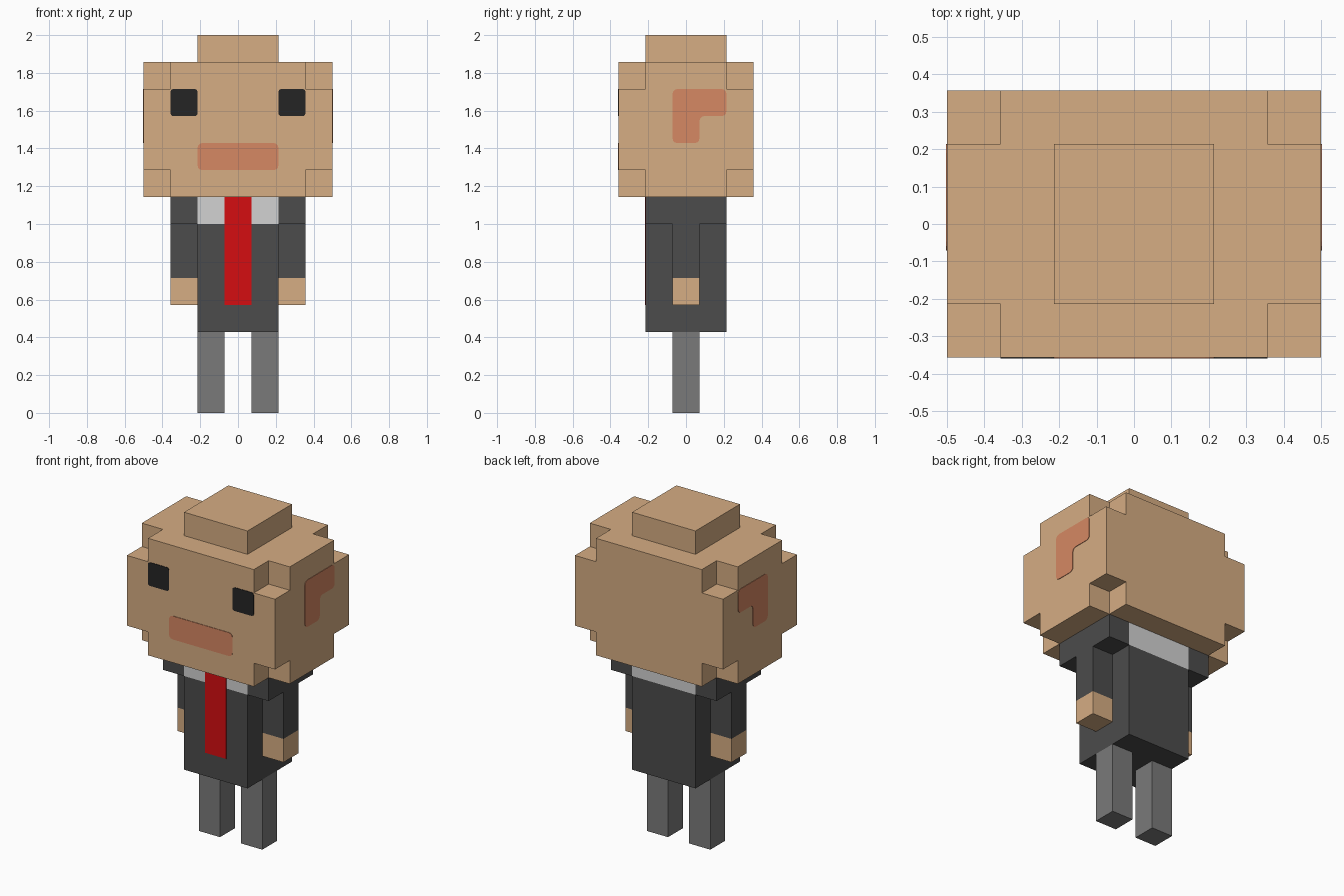
import bpy, bmesh
from mathutils import Vector, Matrix

U = 1 / 7          # one block
PLATE = 0.003      # thickness of painted details

if "Cube" in bpy.data.objects:
    bpy.data.objects.remove(bpy.data.objects["Cube"], do_unlink=True)


def material(name, rgb):
    """Flat material from 0-255 sRGB."""
    lin = [(c / 255 / 12.92 if c < 11 else ((c / 255 + 0.055) / 1.055) ** 2.4) for c in rgb]
    m = bpy.data.materials.new(name)
    m.use_nodes = True
    m.diffuse_color = (*lin, 1)
    bsdf = next(n for n in m.node_tree.nodes if n.type == 'BSDF_PRINCIPLED')
    bsdf.inputs["Base Color"].default_value = (*lin, 1)
    bsdf.inputs["Roughness"].default_value = 0.9
    return m


SKIN = material("skin", (214, 173, 131))
BLUSH = material("blush", (214, 136, 99))
BLACK = material("eye_black", (37, 37, 37))
SUIT = material("suit_charcoal", (76, 76, 76))
SHIRT = material("shirt_grey_white", (210, 210, 210))
RED = material("tie_red", (213, 13, 17))
TROUSER = material("trouser_grey", (122, 122, 122))


def finish(bm, name, mat):
    bmesh.ops.recalc_face_normals(bm, faces=bm.faces[:])
    mesh = bpy.data.meshes.new(name)
    bm.to_mesh(mesh)
    bm.free()
    mesh.materials.append(mat)
    obj = bpy.data.objects.new(name, mesh)
    bpy.context.collection.objects.link(obj)
    return obj


def box(name, mat, x, y, z):
    """Box from (min, max) ranges in block units."""
    bm = bmesh.new()
    size = [(r[1] - r[0]) * U for r in (x, y, z)]
    mid = [(r[1] + r[0]) / 2 * U for r in (x, y, z)]
    bmesh.ops.create_cube(bm, size=1, matrix=Matrix.Translation(mid) @ Matrix.Diagonal((*size, 1)))
    return finish(bm, name, mat)


def plate(name, mat, outline, place, out, radius):
    """Thin plate with rounded corners; place maps 2D block units to 3D."""
    bm = bmesh.new()
    bm.faces.new([bm.verts.new(Vector(place(a, b)) * U) for a, b in outline])
    if radius:
        bmesh.ops.bevel(bm, geom=bm.verts[:], offset=radius, segments=3,
                        profile=0.5, affect='VERTICES')
    new = bmesh.ops.extrude_face_region(bm, geom=bm.faces[:])["geom"]
    bmesh.ops.translate(bm, vec=Vector(out) * PLATE,
                        verts=[v for v in new if isinstance(v, bmesh.types.BMVert)])
    return finish(bm, name, mat)


def rect(a0, a1, b0, b1):
    return [(a0, b0), (a1, b0), (a1, b1), (a0, b1)]


def notched_block(name, mat, xs, ys, zs):
    """3x3x3 cell block with its eight corner cells left out."""
    cuts = (xs, ys, zs)
    cells = {(i, j, k) for i in range(3) for j in range(3) for k in range(3)
             if 1 in (i, j, k)}
    bm = bmesh.new()
    for cell in cells:
        for axis in range(3):
            for side in (0, 1):
                nb = list(cell)
                nb[axis] += 2 * side - 1
                if tuple(nb) in cells:
                    continue
                b, c = (axis + 1) % 3, (axis + 2) % 3
                ring = []
                for db, dc in ((0, 0), (1, 0), (1, 1), (0, 1)):
                    p = [0, 0, 0]
                    p[axis] = cuts[axis][cell[axis] + side] * U
                    p[b] = cuts[b][cell[b] + db] * U
                    p[c] = cuts[c][cell[c] + dc] * U
                    ring.append(bm.verts.new(p))
                bm.faces.new(ring)
    bmesh.ops.remove_doubles(bm, verts=bm.verts[:], dist=1e-4)
    bmesh.ops.recalc_face_normals(bm, faces=bm.faces[:])
    bmesh.ops.dissolve_limit(bm, angle_limit=0.01, verts=bm.verts[:], edges=bm.edges[:])
    return finish(bm, name, mat)


# Head and the raised block on top
notched_block("head", SKIN, (-3.5, -2.5, 2.5, 3.5), (-2.5, -1.5, 1.5, 2.5), (8, 9, 12, 13))
box("head_top", SKIN, (-1.5, 1.5), (-1.5, 1.5), (13, 14))

# Torso, shirt collar and tie
box("jacket", SUIT, (-1.5, 1.5), (-1.5, 1.5), (3, 7))
box("collar", SHIRT, (-1.5, 1.5), (-1.5, 1.5), (7, 8))
plate("tie", RED, rect(-0.5, 0.5, 4, 8), lambda a, b: (a, -1.5, b), (0, -1, 0), 0)

# Mouth
plate("mouth", BLUSH, rect(-1.5, 1.5, 9, 10), lambda a, b: (a, -2.5, b), (0, -1, 0), 0.025)

# Paired parts
EAR = [(-0.5, 10), (0.5, 10), (0.5, 11), (1.5, 11), (1.5, 12), (-0.5, 12)]
for side, s in (("left", 1), ("right", -1)):
    def span(a, b):
        return tuple(sorted((a * s, b * s)))
    box(side + "_shoulder", SUIT, span(1.5, 2.5), (-1.5, 1.5), (7, 8))
    box(side + "_sleeve", SUIT, span(1.5, 2.5), (-0.5, 0.5), (5, 7))
    box(side + "_hand", SKIN, span(1.5, 2.5), (-0.5, 0.5), (4, 5))
    box(side + "_leg", TROUSER, span(0.5, 1.5), (-0.5, 0.5), (0, 3))
    plate(side + "_eye", BLACK, rect(*span(1.5, 2.5), 11, 12),
          lambda a, b: (a, -2.5, b), (0, -1, 0), 0.015)
    plate(side + "_ear", BLUSH, EAR, lambda a, b: (3.5 * s, a, b), (s, 0, 0), 0.025)
